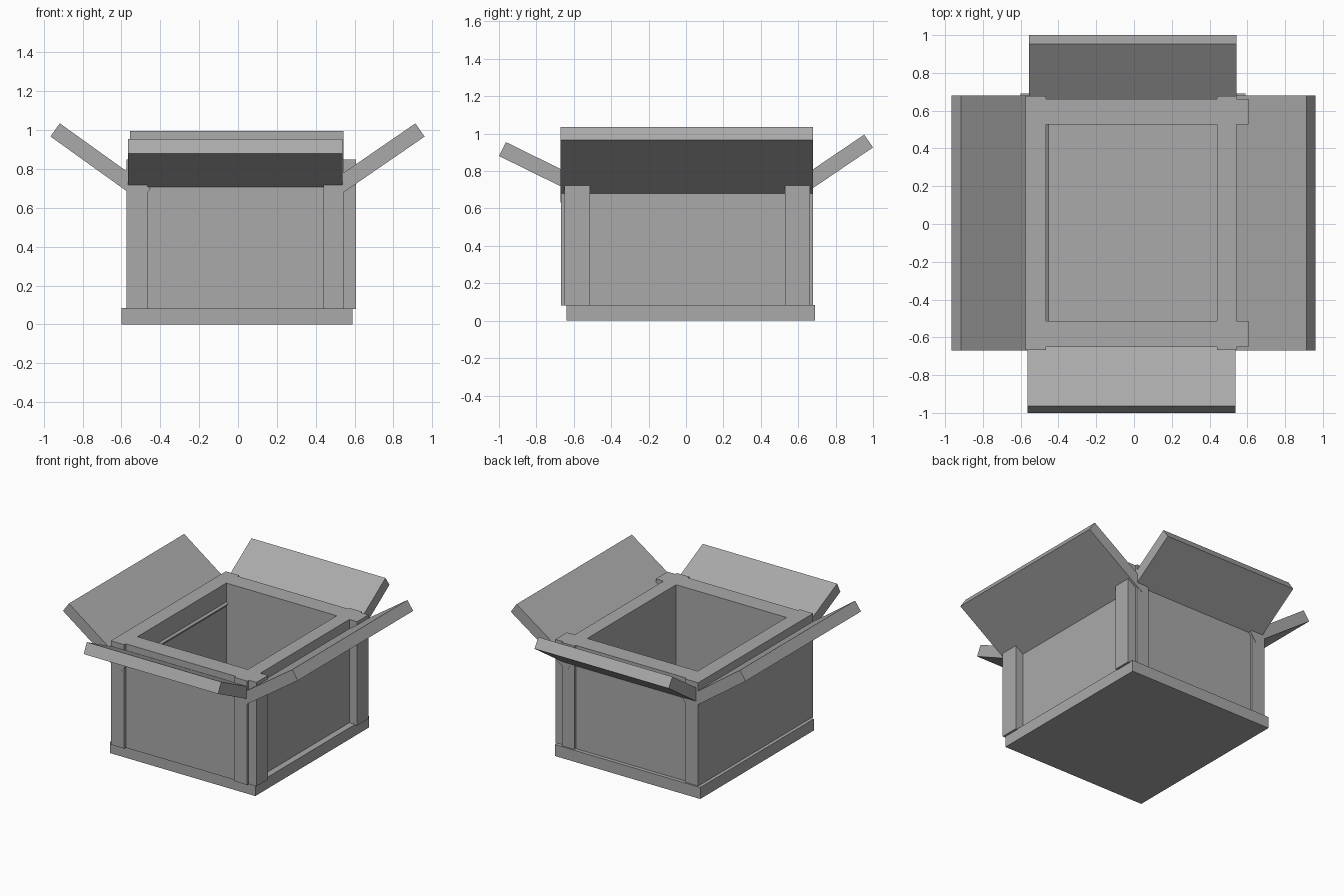
import bpy
import bmesh
from mathutils import Vector

cube = bpy.data.objects.get("Cube")
if cube:
    bpy.data.objects.remove(cube, do_unlink=True)

# Single plain grey for the whole crate
grey = bpy.data.materials.new("plain_grey")
grey.use_nodes = True
colour = (0.4, 0.4, 0.4, 1)
grey.diffuse_color = colour
grey.node_tree.nodes["Principled BSDF"].inputs["Base Color"].default_value = colour


def prism(name, section, offset):
    """Extrude a flat four-sided section along an offset vector."""
    bm = bmesh.new()
    face = bm.faces.new([bm.verts.new(p) for p in section])
    moved = bmesh.ops.extrude_face_region(bm, geom=[face], use_keep_orig=True)["geom"]
    verts = [v for v in moved if isinstance(v, bmesh.types.BMVert)]
    bmesh.ops.translate(bm, verts=verts, vec=offset)
    bmesh.ops.recalc_face_normals(bm, faces=bm.faces)
    mesh = bpy.data.meshes.new(name)
    bm.to_mesh(mesh)
    bm.free()
    mesh.materials.append(grey)
    obj = bpy.data.objects.new(name, mesh)
    bpy.context.collection.objects.link(obj)
    return obj


def box(name, x, y, z):
    section = [(x[0], y[0], z[0]), (x[1], y[0], z[0]), (x[1], y[1], z[0]), (x[0], y[1], z[0])]
    return prism(name, section, (0, 0, z[1] - z[0]))


def flap(name, axis, inner, outer, span, thick=0.083):
    """Tilted board: inner and outer are its top edge points seen along its width."""
    a, b = Vector(inner), Vector(outer)
    along = (b - a).normalized()
    down = Vector((along.y, -along.x))
    if down.y > 0:
        down = -down
    points = [a, b, b + down * thick, a + down * thick]
    if axis == "x":
        section = [(p.x, span[0], p.y) for p in points]
        offset = (0, span[1] - span[0], 0)
    else:
        section = [(span[0], p.x, p.y) for p in points]
        offset = (span[1] - span[0], 0, 0)
    return prism(name, section, offset)


# Base board
box("base", (-0.6, 0.59), (-0.64, 0.69), (0, 0.085))

# Side walls run past the front and back; front and back walls run past the right edge
wall_z = (0.08, 0.85)
box("right_wall", (-0.575, -0.465), (-0.668, 0.678), wall_z)
box("left_wall", (0.44, 0.543), (-0.668, 0.678), wall_z)
box("front_wall", (-0.565, 0.606), (-0.65, -0.513), wall_z)
box("back_wall", (-0.565, 0.606), (0.528, 0.662), wall_z)

# Open lid flaps
flap("right_flap", "x", (-0.45, 0.7), (-0.917, 1.035), (-0.67, 0.68))
flap("left_flap", "x", (0.455, 0.72), (0.913, 1.035), (-0.67, 0.68))
flap("front_flap", "y", (-0.53, 0.742), (-0.963, 0.955), (-0.565, 0.537))
flap("back_flap", "y", (0.54, 0.715), (0.953, 0.995), (-0.557, 0.542))
